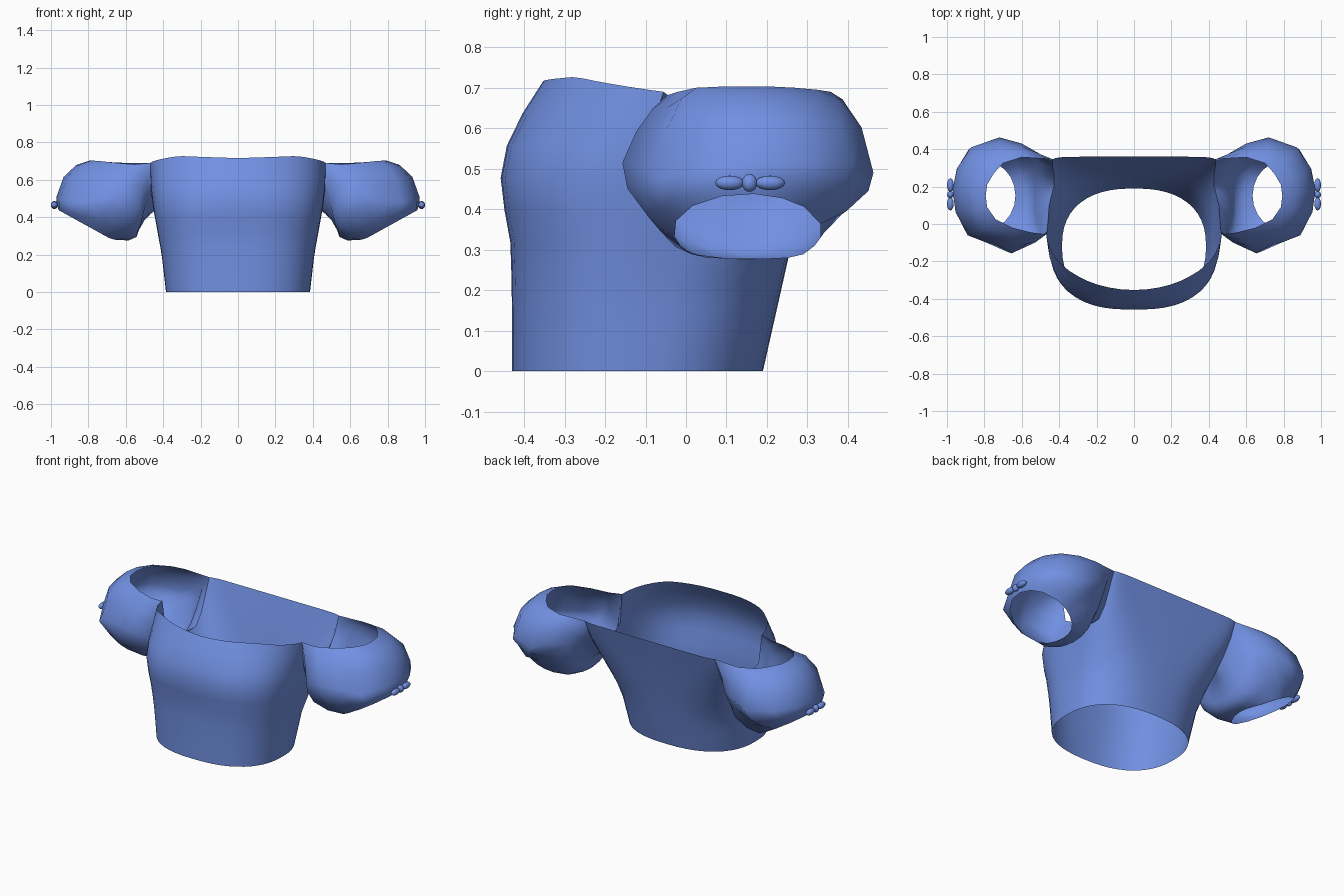
import bpy, bmesh, math
from mathutils import Vector

if "Cube" in bpy.data.objects:
    bpy.data.objects.remove(bpy.data.objects["Cube"])

blue = bpy.data.materials.new("soft blue")
blue.diffuse_color = (0.165, 0.28, 0.76, 1)
blue.use_nodes = True
blue.node_tree.nodes["Principled BSDF"].inputs["Base Color"].default_value = blue.diffuse_color


def lerp_table(table, t):
    """Piecewise linear lookup in rows of (key, values...)."""
    if t <= table[0][0]:
        return table[0][1:]
    for a, b in zip(table, table[1:]):
        if t <= b[0]:
            f = (t - a[0]) / (b[0] - a[0])
            return [p + (q - p) * f for p, q in zip(a[1:], b[1:])]
    return table[-1][1:]


# z, half width, front y, back y, centre y, front roundness, back roundness
SECTIONS = [
    (0.00, 0.385, -0.430, 0.190, -0.12, 2.4, 2.4),
    (0.20, 0.408, -0.430, 0.235, -0.10, 2.5, 2.6),
    (0.32, 0.430, -0.434, 0.262, -0.08, 2.6, 3.2),
    (0.46, 0.455, -0.460, 0.297, -0.05, 2.7, 4.8),
    (0.54, 0.465, -0.450, 0.317, -0.03, 2.5, 7.0),
    (0.62, 0.470, -0.415, 0.340, -0.01, 2.3, 10.0),
    (0.69, 0.473, -0.368, 0.360, 0.00, 2.15, 12.0),
    (0.73, 0.473, -0.345, 0.362, 0.00, 2.15, 12.0),
]

# angle from the side (degrees), height of the upper edge
EDGE = [
    (-90, 0.716), (-50, 0.727), (-30, 0.71), (-7.5, 0.69),
    (0, 0.53), (7.5, 0.46), (15, 0.44), (22.5, 0.44), (30, 0.45),
    (37.5, 0.51), (45, 0.60), (52.5, 0.69), (90, 0.69),
]


def body_point(deg, z):
    w, yf, yb, yc, nf, nb = lerp_table(SECTIONS, z)
    c, s = math.cos(math.radians(deg)), math.sin(math.radians(deg))
    n, depth = (nb, yb - yc) if s > 0 else (nf, yc - yf)
    x = math.copysign(abs(c) ** (2 / n), c) * w if abs(c) > 1e-6 else 0
    y = yc + (math.copysign(abs(s) ** (2 / n), s) * depth if abs(s) > 1e-6 else 0)
    return Vector((x, y, z))


def edge_height(deg):
    d = (deg + 180) % 360 - 180
    if abs(d) > 90:                      # mirror the left half
        d = math.copysign(180, d) - d
    return lerp_table(EDGE, d)[0]


def loft(name, rings):
    """Join closed rings of equal length into one open tube."""
    bm = bmesh.new()
    rows = [[bm.verts.new(p) for p in r] for r in rings]
    n = len(rows[0])
    for a, b in zip(rows, rows[1:]):
        for i in range(n):
            j = (i + 1) % n
            bm.faces.new((a[i], a[j], b[j], b[i]))
    bmesh.ops.recalc_face_normals(bm, faces=bm.faces)
    me = bpy.data.meshes.new(name)
    bm.to_mesh(me)
    bm.free()
    return finish(bpy.data.objects.new(name, me), link=True)


def finish(ob, link=False):
    if link:
        bpy.context.collection.objects.link(ob)
    ob.data.materials.append(blue)
    for p in ob.data.polygons:
        p.use_smooth = True
    return ob


def mirror(ob):
    ob.modifiers.new("mirror", 'MIRROR').use_mirror_merge = False


# Bodice: open tube whose upper edge dips at the armholes
ANGLES = [i * 7.5 for i in range(48)]
ROWS = 9
loft("bodice", [[body_point(a, edge_height(a) * r / ROWS) for a in ANGLES]
                for r in range(ROWS + 1)])

# Puffed sleeve: neckline edge plus armhole, fullest loop, then cuff
rim = [(.60, .357, .69), (.70, .325, .695), (.75, .27, .70), (.785, .21, .703),
       (.793, .15, .703), (.785, .09, .703), (.74, .025, .70), (.65, -.02, .69),
       (.55, -.045, .682)]
full = [(.60, .43, .54), (.72, .463, .49), (.87, .41, .51), (.945, .30, .51),
        (.97, .185, .51), (.95, .065, .50), (.875, -.065, .48),
        (.75, -.10, .50), (.655, -.157, .515),
        (.53, -.10, .46), (.51, -.06, .40), (.52, -.01, .365), (.53, .05, .34),
        (.53, .12, .33), (.53, .19, .335), (.53, .26, .36), (.53, .33, .43),
        (.53, .385, .53)]
cuff_deg = [100, 80, 50, 28, 5, -20, -48, -75, -100]
cuff_deg += [-115 - i * 16.25 for i in range(9)]
OUTER = len(rim)


def cuff_point(deg):
    c, s = math.cos(math.radians(deg)), math.sin(math.radians(deg))
    lift = 0.08 * max(0, -c - 0.75)
    return Vector((.797 + .163 * c, .152 + .183 * s, .348 + .09 * c + lift))


top = [Vector(p) for p in rim]
top += [body_point(a, edge_height(a)) for a in (i * 7.5 - 7.5 for i in range(9))]
mid = [Vector(p) for p in full]
cuff = [cuff_point(d) for d in cuff_deg]

rings = [top]
for t in (25, 55):                       # rounded shoulder
    s, c = math.sin(math.radians(t)), math.cos(math.radians(t))
    ring = []
    for i, (p, q) in enumerate(zip(top, mid)):
        d = q - p
        round_pt = Vector((p.x + d.x * s, p.y + d.y * s, q.z - d.z * c))
        flat = 0.15 if i < OUTER - 2 else 0.6
        ring.append(round_pt.lerp(p.lerp(q, t / 90), flat))
    rings.append(ring)
rings.append(mid)
centre = Vector((.76, .15, .45))
for f in (0.35, 0.7):                    # gathering in to the cuff
    ring = []
    for p, q in zip(mid, cuff):
        v = p.lerp(q, f)
        out = (v - centre) * 0.55 * f * (1 - f)
        v += Vector((min(out.x, 0.004), out.y, out.z))
        ring.append(v)
    rings.append(ring)
rings.append(cuff)
mirror(loft("puffed_sleeve", rings))

# Small bow of three beads on the outside of each sleeve
for name, y, ry, rz in (("bow_front_loop", .108, .036, .018),
                        ("bow_knot", .157, .019, .022),
                        ("bow_back_loop", .208, .037, .018)):
    bpy.ops.mesh.primitive_uv_sphere_add(segments=12, ring_count=8, radius=1,
                                         location=(0, 0, 0))
    ob = bpy.context.object
    ob.name = name
    for v in ob.data.vertices:
        v.co = Vector((.982 + v.co.x * .018, y + v.co.y * ry, .465 + v.co.z * rz))
    finish(ob)
    mirror(ob)
